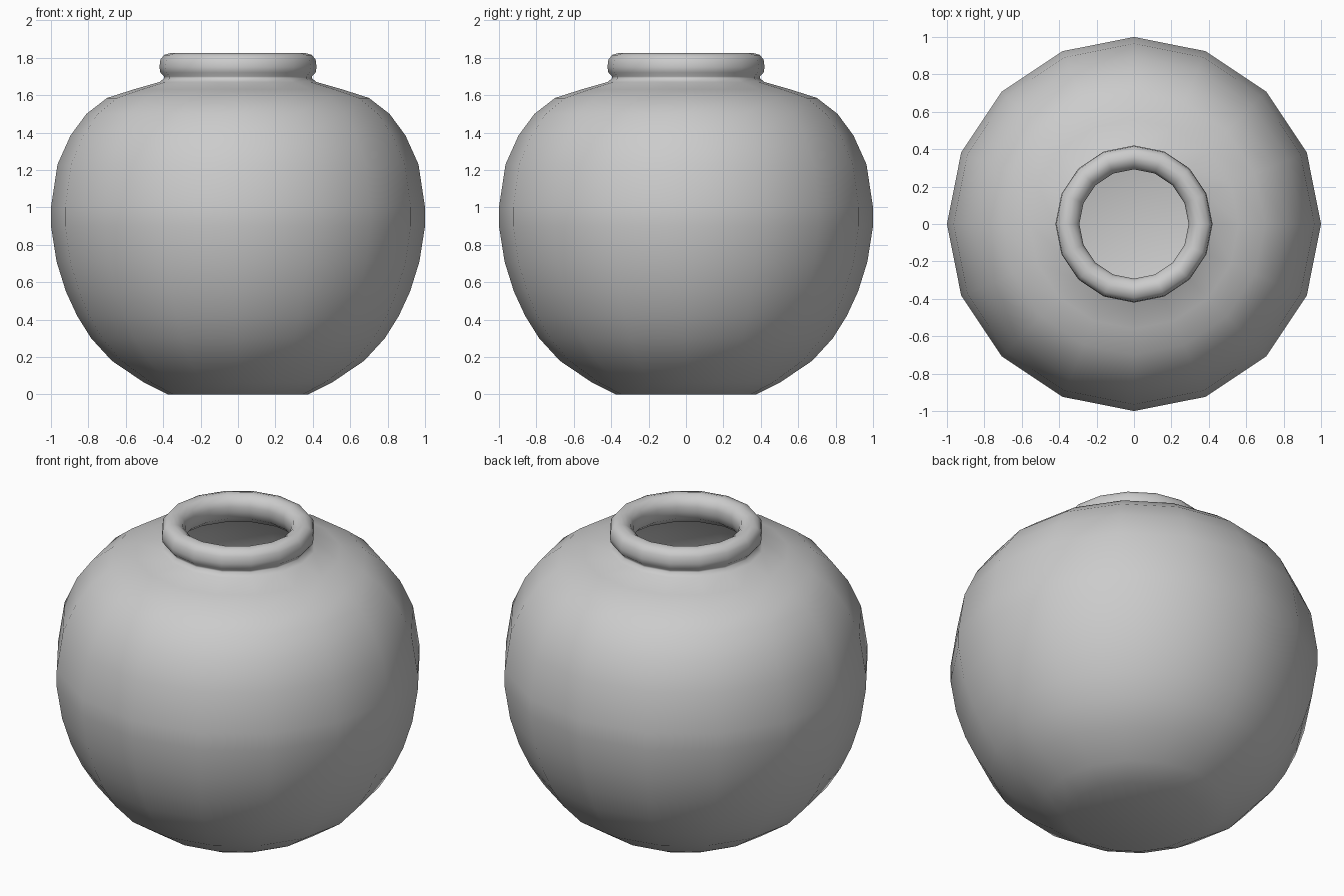
import bpy, bmesh, math

if "Cube" in bpy.data.objects:
    bpy.data.objects.remove(bpy.data.objects["Cube"])

SIDES = 16

# glaze colour
clay = bpy.data.materials.new("grey clay")
clay.diffuse_color = (0.6, 0.6, 0.6, 1)
clay.use_nodes = True
clay.node_tree.nodes["Principled BSDF"].inputs["Base Color"].default_value = clay.diffuse_color

# outer wall, from base centre up to the neck
outer = [(0, 0), (0.375, 0), (0.505, 0.065), (0.675, 0.18), (0.785, 0.30),
         (0.86, 0.42), (0.92, 0.55), (0.97, 0.71), (1.0, 0.90), (1.0, 1.0),
         (0.965, 1.23), (0.895, 1.385), (0.81, 1.50), (0.70, 1.585),
         (0.56, 1.63), (0.42, 1.67), (0.395, 1.69)]
# rolled rim, from the neck over the lip to the mouth
rim = [(0.395, 1.70), (0.415, 1.72), (0.42, 1.75), (0.415, 1.79), (0.395, 1.815),
       (0.36, 1.825), (0.335, 1.82), (0.305, 1.80), (0.292, 1.765), (0.295, 1.73),
       (0.305, 1.69)]
# inner wall, from the mouth down to the bowl centre
inner = [(0.36, 1.645), (0.54, 1.59), (0.67, 1.545), (0.77, 1.465), (0.855, 1.36),
         (0.92, 1.22), (0.955, 1.0), (0.955, 0.905), (0.925, 0.725), (0.88, 0.57),
         (0.82, 0.445), (0.75, 0.33), (0.645, 0.22), (0.485, 0.11), (0.36, 0.06),
         (0, 0.04)]


def lathe(name, profile):
    """Spin a radius/height profile around z."""
    bm = bmesh.new()
    rings = []
    for r, z in profile:
        n = SIDES if r else 1
        rings.append([bm.verts.new((r * math.cos(2 * math.pi * i / SIDES),
                                    r * math.sin(2 * math.pi * i / SIDES), z))
                      for i in range(n)])
    for a, b in zip(rings, rings[1:]):
        for i in range(SIDES):
            j = (i + 1) % SIDES
            corners = [a[i % len(a)], a[j % len(a)], b[j % len(b)], b[i % len(b)]]
            bm.faces.new(list(dict.fromkeys(corners)))
    for f in bm.faces:
        f.smooth = True
    bmesh.ops.recalc_face_normals(bm, faces=bm.faces)
    mesh = bpy.data.meshes.new(name)
    bm.to_mesh(mesh)
    bm.free()
    mesh.materials.append(clay)
    obj = bpy.data.objects.new(name, mesh)
    bpy.context.collection.objects.link(obj)
    return obj


# one continuous hollow pot
lathe("round_pot", outer + rim + inner)
